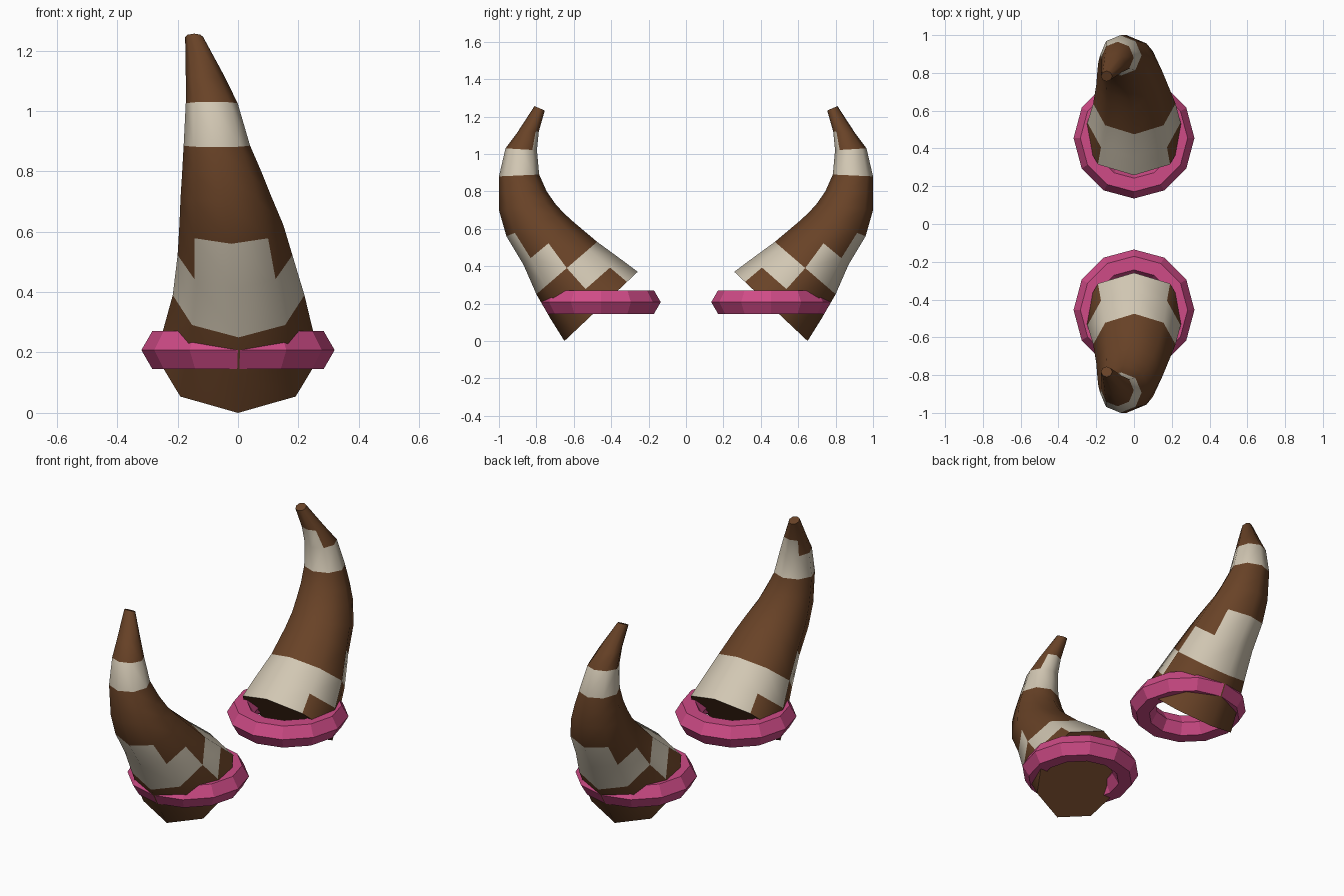
import bpy, bmesh, math

if "Cube" in bpy.data.objects:
    bpy.data.objects.remove(bpy.data.objects["Cube"])


def material(name, rgb):
    m = bpy.data.materials.new(name)
    m.diffuse_color = (*rgb, 1)
    m.use_nodes = True
    m.node_tree.nodes["Principled BSDF"].inputs["Base Color"].default_value = m.diffuse_color
    return m


BROWN = material("horn brown", (0.14, 0.055, 0.02))
CREAM = material("horn cream", (0.64, 0.57, 0.45))
PINK = material("ring pink", (0.62, 0.07, 0.24))

# Horn sections: inner (y, z), outer (y, z), centre x, half width in x
SECTIONS = [
    ((0.258, 0.37), (0.65, 0.0), 0.0, 0.27),
    ((0.352, 0.44), (0.722, 0.115), 0.0, 0.247),
    ((0.475, 0.53), (0.80, 0.25), 0.002, 0.218),
    ((0.60, 0.635), (0.87, 0.41), -0.01, 0.19),
    ((0.655, 0.685), (0.96, 0.56), -0.022, 0.172),
    ((0.70, 0.735), (1.0, 0.70), -0.04, 0.15),
    ((0.745, 0.80), (1.0, 0.79), -0.053, 0.132),
    ((0.785, 0.89), (1.0, 0.88), -0.07, 0.11),
    ((0.797, 1.02), (0.965, 1.03), -0.087, 0.086),
    ((0.787, 1.12), (0.905, 1.11), -0.109, 0.064),
    ((0.755, 1.232), (0.81, 1.256), -0.145, 0.03),
]
SIDES = 8
# Cream facets in each segment (0 = innermost facet pair, 3 = outermost)
CREAM_FACETS = {0: {0}, 1: {0, 1}, 2: {2, 3}, 3: {3}, 7: {0, 1, 2, 3}, 8: {0}}


def horn(name, side):
    bm = bmesh.new()
    rings = []
    for (iy, iz), (oy, oz), cx, rx in SECTIONS:
        ring = []
        for k in range(SIDES):
            a = 2 * math.pi * k / SIDES
            w = (1 + math.cos(a)) / 2
            y, z = oy + (iy - oy) * w, oz + (iz - oz) * w
            ring.append(bm.verts.new((cx + rx * math.sin(a), side * y, z)))
        rings.append(ring)
    for s in range(len(rings) - 1):
        for k in range(SIDES):
            n = (k + 1) % SIDES
            f = bm.faces.new((rings[s][k], rings[s][n], rings[s + 1][n], rings[s + 1][k]))
            f.material_index = int(min(k, SIDES - 1 - k) in CREAM_FACETS.get(s, ()))
    bm.faces.new(rings[0])
    bm.faces.new(rings[-1])
    bmesh.ops.recalc_face_normals(bm, faces=bm.faces)
    mesh = bpy.data.meshes.new(name)
    bm.to_mesh(mesh)
    bm.free()
    mesh.materials.append(BROWN)
    mesh.materials.append(CREAM)
    ob = bpy.data.objects.new(name, mesh)
    bpy.context.collection.objects.link(ob)
    bpy.ops.object.select_all(action='DESELECT')
    ob.select_set(True)
    bpy.context.view_layer.objects.active = ob
    bpy.ops.object.shade_smooth_by_angle(angle=math.radians(60))


def base_ring(name, side):
    bpy.ops.mesh.primitive_torus_add(
        major_segments=12, minor_segments=6, major_radius=0.248,
        minor_radius=0.072, location=(0, side * 0.455, 0.208))
    ob = bpy.context.object
    ob.name = name
    ob.data.materials.append(PINK)


# Two mirrored horns, each with its base ring
for label, side in (("front", -1), ("back", 1)):
    horn(label + "_horn", side)
    base_ring(label + "_base_ring", side)
